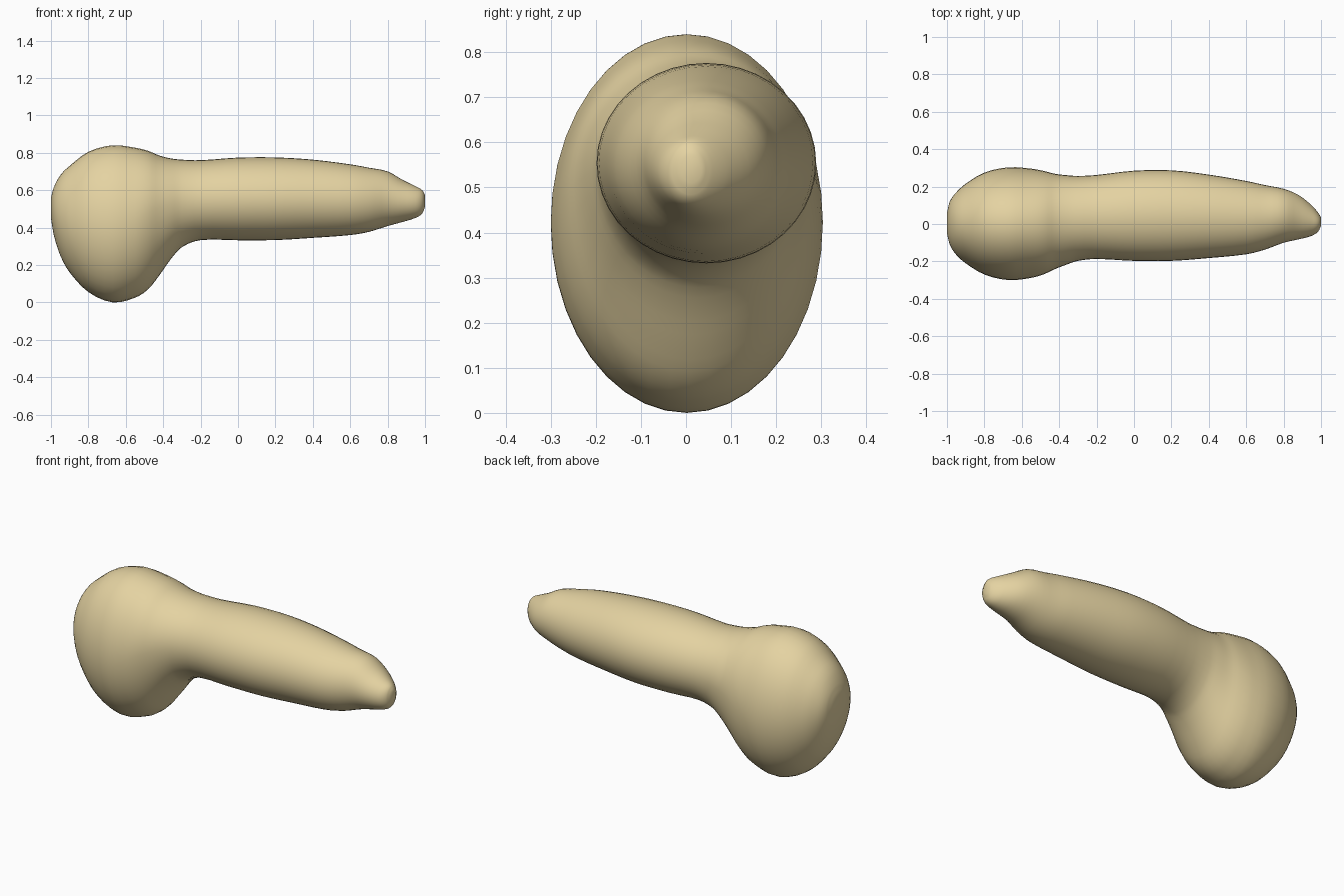
import bpy, bmesh, math

if "Cube" in bpy.data.objects:
    bpy.data.objects.remove(bpy.data.objects["Cube"])

# Stations along the length: x, bottom z, top z, near y, far y
STATIONS = [
    (-1.00, .45, .56, -.05, .06), (-.985, .36, .615, -.11, .12), (-.95, .25, .68, -.165, .17),
    (-.90, .16, .73, -.21, .215), (-.80, .055, .805, -.27, .275), (-.67, 0, .84, -.30, .303),
    (-.55, .025, .827, -.288, .296), (-.48, .07, .81, -.268, .283), (-.42, .145, .785, -.24, .268),
    (-.36, .23, .77, -.217, .261), (-.30, .295, .763, -.197, .257), (-.20, .333, .76, -.187, .262),
    (0, .332, .774, -.197, .285), (.20, .333, .775, -.197, .287), (.40, .345, .763, -.182, .264),
    (.60, .36, .738, -.162, .23), (.70, .377, .72, -.137, .208), (.80, .408, .70, -.10, .188),
    (.88, .43, .655, -.082, .155), (.95, .452, .62, -.063, .10), (.985, .475, .60, -.04, .06),
    (1.00, .51, .575, -.01, .035)]
SIDES, STEPS = 40, 3


def spline(points, steps):
    """Catmull-Rom interpolation with tangents that respect uneven x spacing."""
    out = []
    last = len(points) - 1

    def slope(i, k):
        a, b = points[max(i - 1, 0)], points[min(i + 1, last)]
        return (b[k] - a[k]) / (b[0] - a[0])

    for i in range(last):
        p, q = points[i], points[i + 1]
        h = q[0] - p[0]
        for s in range(steps):
            t = s / steps
            row = [p[0] + h * t]
            for k in range(1, 5):
                row.append((2*t**3 - 3*t*t + 1) * p[k] + (t**3 - 2*t*t + t) * h * slope(i, k)
                           + (3*t*t - 2*t**3) * q[k] + (t**3 - t*t) * h * slope(i + 1, k))
            out.append(row)
    return out + [list(points[-1])]


# Bulbous head flowing into the tapered shaft, lofted as one skin
bm = bmesh.new()
rings = []
for x, z0, z1, y0, y1 in spline(STATIONS, STEPS):
    yc, ry = (y0 + y1) / 2, (y1 - y0) / 2
    # widest height sits slightly above the middle around the neck
    neck = math.exp(-((x + .42) / .12) ** 2)
    zc = z0 + (z1 - z0) * (.5 + .07 * neck)
    ring = []
    for i in range(SIDES):
        a = 2 * math.pi * i / SIDES
        s = math.sin(a)
        rz = z1 - zc if s > 0 else zc - z0
        ring.append(bm.verts.new((x, yc + ry * math.cos(a), zc + rz * s)))
    rings.append(ring)
for a, b in zip(rings, rings[1:]):
    for i in range(SIDES):
        j = (i + 1) % SIDES
        bm.faces.new((a[i], a[j], b[j], b[i]))
bm.faces.new(rings[0])
bm.faces.new(rings[-1])
bmesh.ops.recalc_face_normals(bm, faces=bm.faces)
for f in bm.faces:
    f.smooth = True

mesh = bpy.data.meshes.new("knobbed_club")
bm.to_mesh(mesh)
bm.free()
club = bpy.data.objects.new("knobbed_club", mesh)
bpy.context.collection.objects.link(club)

# Tan colour
mat = bpy.data.materials.new("tan")
mat.diffuse_color = (.78, .65, .36, 1)
mat.use_nodes = True
mat.node_tree.nodes["Principled BSDF"].inputs["Base Color"].default_value = mat.diffuse_color
mesh.materials.append(mat)
